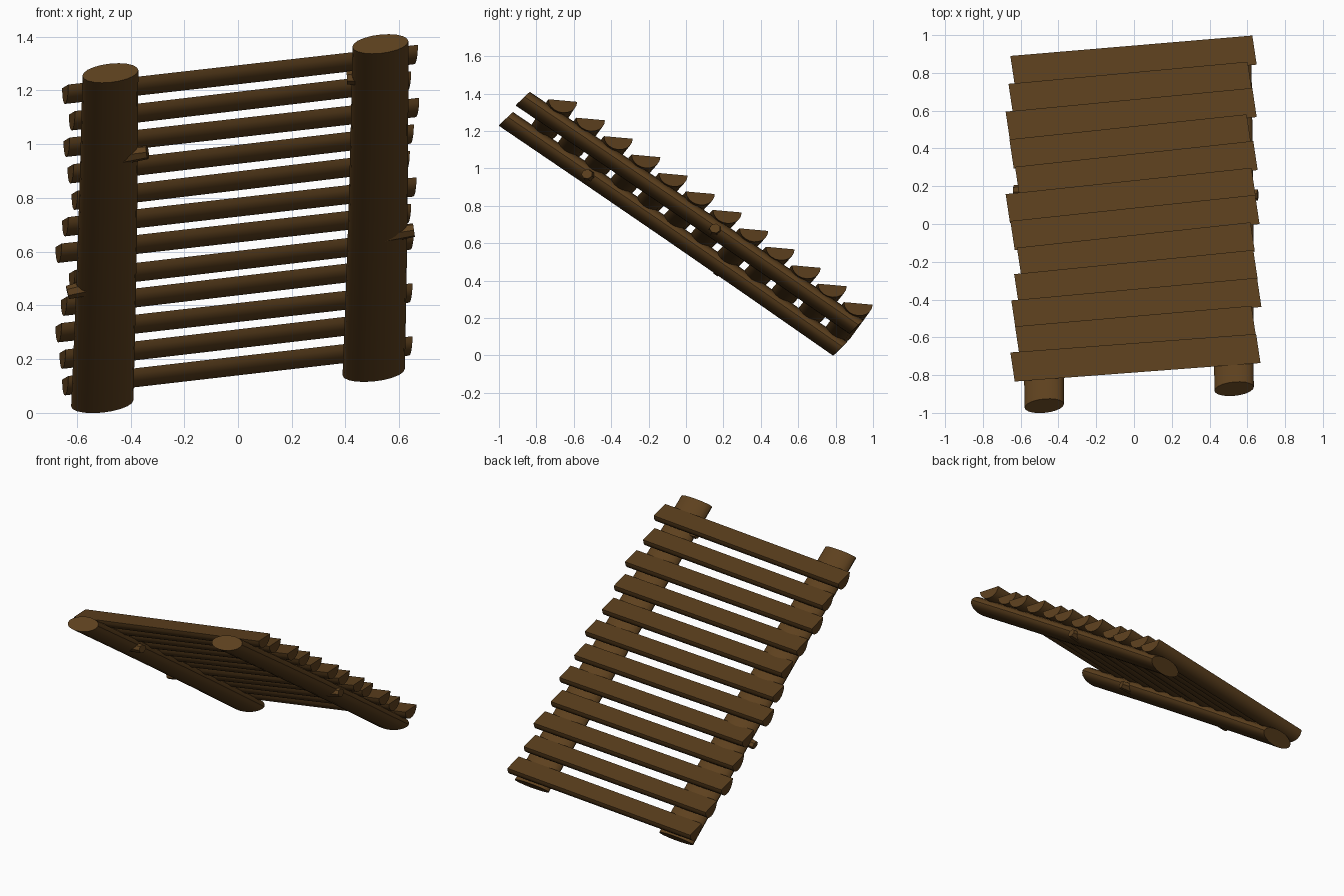
import bpy, math
from mathutils import Vector as V

if "Cube" in bpy.data.objects:
    bpy.data.objects.remove(bpy.data.objects["Cube"])

wood = bpy.data.materials.new("wood")
wood.diffuse_color = (0.11, 0.052, 0.013, 1)
wood.use_nodes = True
wood.node_tree.nodes["Principled BSDF"].inputs["Base Color"].default_value = wood.diffuse_color


def loft(name, rings):
    """Skin a list of equal-length rings and cap both ends."""
    n = len(rings[0])
    verts = [p for r in rings for p in r]
    faces = [list(range(n))[::-1], [(len(rings) - 1) * n + i for i in range(n)]]
    for j in range(len(rings) - 1):
        for i in range(n):
            k = (i + 1) % n
            faces.append([j * n + i, j * n + k, (j + 1) * n + k, (j + 1) * n + i])
    me = bpy.data.meshes.new(name)
    me.from_pydata(verts, [], faces)
    import bmesh
    bm = bmesh.new()
    bm.from_mesh(me)
    bmesh.ops.recalc_face_normals(bm, faces=bm.faces)
    bm.to_mesh(me)
    bm.free()
    me.polygons.foreach_set("use_smooth", [True] * len(me.polygons))
    me.set_sharp_from_angle(angle=math.radians(35))
    me.materials.append(wood)
    ob = bpy.data.objects.new(name, me)
    bpy.context.collection.objects.link(ob)


def ring(c, a, b, n):
    """Ellipse of n points around c spanned by half axes a and b."""
    return [c + a * math.cos(t) + b * math.sin(t)
            for t in (2 * math.pi * i / n for i in range(n))]


# Flattened log stringers, slightly thicker at the foot
across = V((1, 0.09, 0.1))
up = V((0, 0.037, 0.035))


def stringer(name, top, foot):
    top, foot = V(top), V(foot)
    rings = []
    for i in range(5):
        t = i / 4
        bow = V((0.004, 0.002, 0.004)) * math.sin(math.pi * t)
        rings.append(ring(top.lerp(foot, t) + bow, across * (0.104 + 0.012 * t), up, 20))
    loft(name, rings)


stringer("left_stringer", (-0.475, -0.963, 1.265), (-0.505, 0.825, 0.036))
stringer("right_stringer", (0.53, -0.873, 1.373), (0.505, 0.912, 0.152))


# Cut branch stubs on the stringers
def stub(name, a, b):
    a, b = V(a), V(b)
    d = (b - a).normalized()
    u = d.cross(V((0, 0, 1))).normalized()
    w = d.cross(u)
    loft(name, [ring(a, u * 0.042, w * 0.034, 7), ring(b, u * 0.03, w * 0.026, 7)])


stub("left_inner_stub", (-0.45, -0.51, 0.955), (-0.337, -0.53, 0.97))
stub("left_outer_stub", (-0.5, 0.18, 0.48), (-0.635, 0.175, 0.448))
stub("right_outer_stub", (0.52, 0.155, 0.66), (0.655, 0.155, 0.68))
stub("right_inner_stub", (0.53, -0.7, 1.25), (0.405, -0.7, 1.247))

# Half-log treads, flat side up, from the top one down
left_x = [-.655, -.63, -.65, -.635, -.62, -.655, -.68, -.63, -.66, -.68, -.665, -.655]
right_x = [.67, .645, .675, .655, .64, .665, .645, .655, .62, .65, .625, .65]
HALF, DEPTH, SEG = 0.077, 0.065, 10


def tread_end(x, y, z):
    """Half-moon profile with a slightly slanted saw cut."""
    pts = []
    for i in range(SEG + 1):
        t = math.pi * i / SEG
        dy = HALF * math.cos(t)
        pts.append(V((x - 0.15 * dy, y + dy, z - 0.09 * dy - DEPTH * math.sin(t))))
    return pts


for k in range(12):
    yaw = 0.018 * math.sin(math.pi * k / 11)
    yr = -0.582 + 0.1436 * k - HALF + yaw
    yl = -0.68 + 0.1427 * k - HALF - yaw
    z = 1.363 - 0.0986 * k
    loft("tread_%02d" % (k + 1),
         [tread_end(left_x[k] + 0.012, yl, z - 0.148),
          tread_end(right_x[k] - 0.012, yr, z)])
